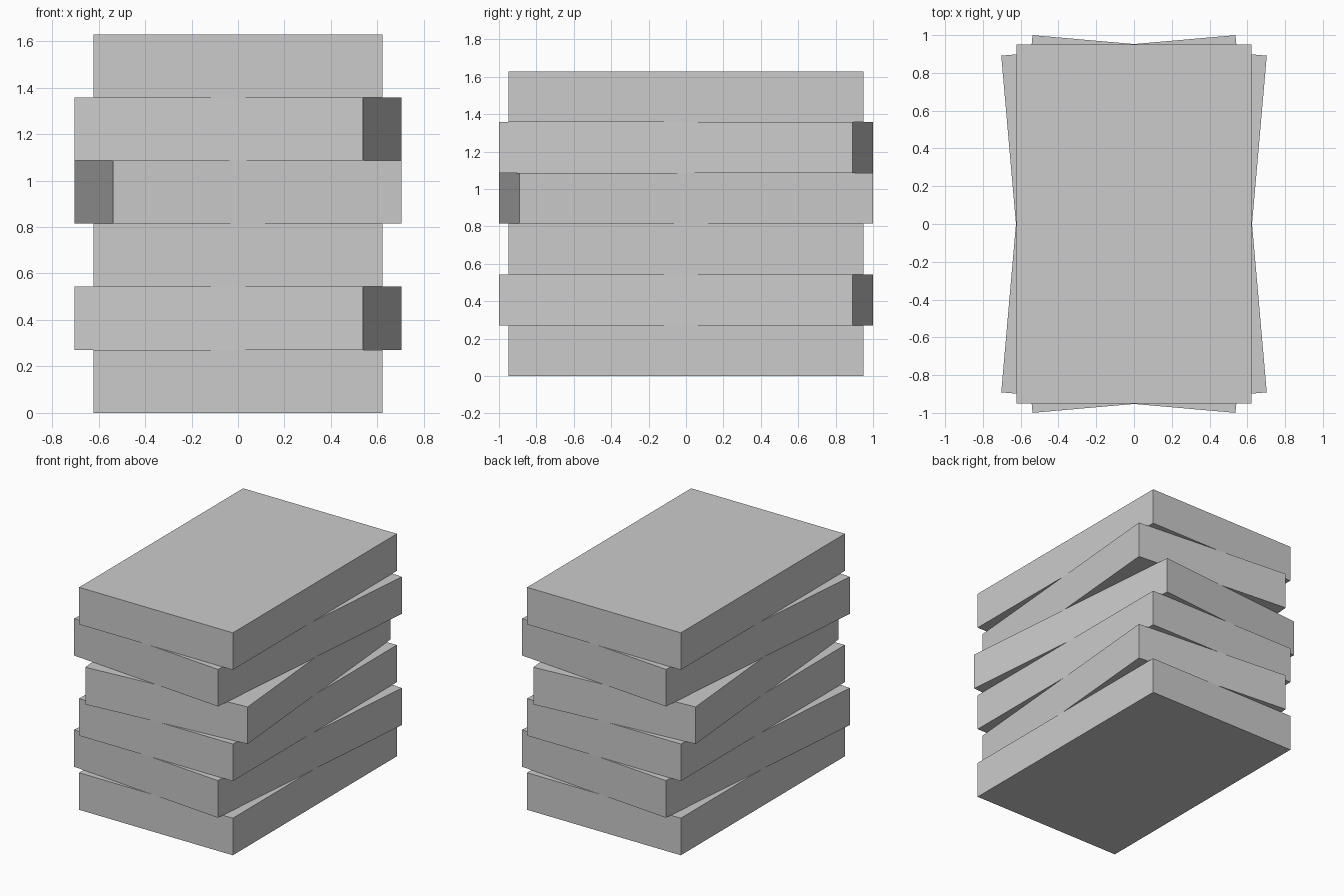
import bpy
import math

cube = bpy.data.objects.get("Cube")
if cube:
    bpy.data.objects.remove(cube, do_unlink=True)

# Plain grey for every slab
grey = bpy.data.materials.new("plain_grey")
grey.use_nodes = True
colour = (0.6, 0.6, 0.6, 1)
grey.diffuse_color = colour
grey.node_tree.nodes["Principled BSDF"].inputs["Base Color"].default_value = colour

WIDTH, DEPTH, THICK = 1.245, 1.898, 0.2715
TWISTS = [0, -5, 0, 5, -5, 0]   # degrees, bottom to top


def add_slab(level, twist):
    bpy.ops.mesh.primitive_cube_add(size=1, location=(0, 0, (level + 0.5) * THICK))
    slab = bpy.context.object
    slab.name = f"slab_{level + 1}"
    slab.scale = (WIDTH, DEPTH, THICK)
    bpy.ops.object.transform_apply(location=False, rotation=False, scale=True)
    slab.rotation_euler.z = math.radians(twist)
    slab.data.materials.append(grey)


# Stack of slabs, some turned slightly about the centre
for level, twist in enumerate(TWISTS):
    add_slab(level, twist)
